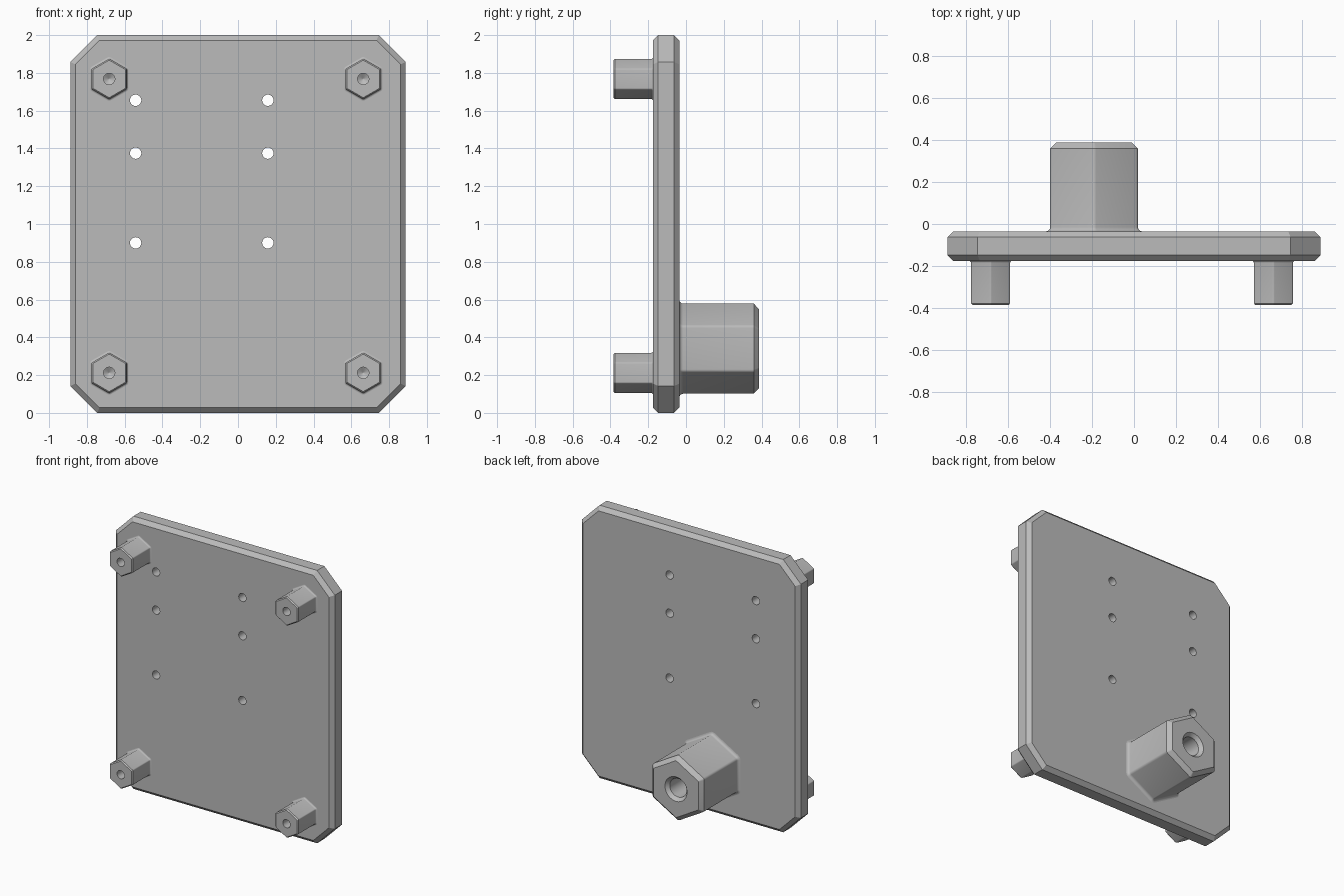
import bpy, bmesh
from math import sin, cos, pi, radians, sqrt

cube = bpy.data.objects.get("Cube")
if cube:
    bpy.data.objects.remove(cube, do_unlink=True)

grey = bpy.data.materials.new("plain grey")
grey.use_nodes = True
colour = (0.5, 0.5, 0.5, 1)
grey.diffuse_color = colour
grey.node_tree.nodes["Principled BSDF"].inputs["Base Color"].default_value = colour


def hexagon(apothem, r):
    """Hexagon pointing up, with corners rounded to radius r."""
    d = (apothem - r) * 2 / sqrt(3)
    pts = []
    for k in range(6):
        a = pi / 2 + k * pi / 3
        for j in range(-2, 3):
            b = a + j * pi / 12
            pts.append((d * cos(a) + r * cos(b), d * sin(a) + r * sin(b)))
    return pts


def circle(r):
    return [(r * cos(pi / 2 + (i - 2) * pi / 15), r * sin(pi / 2 + (i - 2) * pi / 15))
            for i in range(30)]


def octagon(inset):
    """Plate outline with cut corners, moved inwards by inset."""
    w, h = 0.888 - inset, 1 - inset
    c = 0.143 - inset * (2 - sqrt(2))
    return [(w, c - h), (w, h - c), (w - c, h), (c - w, h),
            (-w, h - c), (-w, c - h), (c - w, -h), (w - c, -h)]


def loft(name, rings, x, z):
    """Skin a list of (outline, y) rings and cap both ends."""
    bm = bmesh.new()
    loops = [[bm.verts.new((x + u, y, z + v)) for u, v in pts] for pts, y in rings]
    for a, b in zip(loops, loops[1:]):
        for i in range(len(a)):
            j = (i + 1) % len(a)
            bm.faces.new((a[i], a[j], b[j], b[i]))
    bm.faces.new(loops[0])
    bm.faces.new(loops[-1])
    bmesh.ops.recalc_face_normals(bm, faces=bm.faces)
    me = bpy.data.meshes.new(name)
    bm.to_mesh(me)
    bm.free()
    me.materials.append(grey)
    ob = bpy.data.objects.new(name, me)
    bpy.context.collection.objects.link(ob)
    return ob


def smooth(ob, angle=28):
    bpy.ops.object.select_all(action='DESELECT')
    ob.select_set(True)
    bpy.context.view_layer.objects.active = ob
    bpy.ops.object.shade_smooth_by_angle(angle=radians(angle))


def fillet(apothem, corner, r, base, sign):
    """Rings of a concave fillet where a hexagon leaves the plate."""
    rings = []
    for i in range(5):
        t = i * pi / 8
        grow = r * (1 - sin(t))
        rings.append((hexagon(apothem + grow, corner + grow),
                      base + sign * r * (1 - cos(t))))
    return rings


FRONT, BACK = -0.175, -0.035

# Plate with bevelled rims
plate = loft("plate", [(octagon(0.028), FRONT), (octagon(0), FRONT + 0.028),
                       (octagon(0), BACK - 0.028), (octagon(0.028), BACK)], 0, 1)

# Through holes in the plate
for hx in (-0.542, 0.158):
    for hz in (0.9, 1.375, 1.655):
        cutter = loft("hole_cutter", [(circle(0.03), -0.3), (circle(0.03), 0.1)], hx, hz)
        cutter.hide_render = True
        mod = plate.modifiers.new("hole", 'BOOLEAN')
        mod.operation = 'DIFFERENCE'
        mod.solver = 'EXACT'
        mod.object = cutter
        bpy.context.view_layer.objects.active = plate
        bpy.ops.object.modifier_apply(modifier=mod.name)
        bpy.data.objects.remove(cutter, do_unlink=True)
smooth(plate)

# Four front standoffs with blind drilled holes
END = -0.385
for side, sx in (("right", -0.682), ("left", 0.663)):
    for level, sz in (("lower", 0.212), ("upper", 1.768)):
        rings = fillet(0.093, 0.01, 0.01, FRONT, -1)
        rings += [(hexagon(0.093, 0.01), END + 0.008), (hexagon(0.086, 0.006), END),
                  (circle(0.03), END), (circle(0.03), END + 0.15),
                  (circle(0.002), END + 0.168)]
        smooth(loft(f"{level}_{side}_standoff", rings, sx, sz))

# Large rear boss with a countersunk blind hole
TIP = 0.387
rings = fillet(0.209, 0.02, 0.02, BACK, 1)
rings += [(hexagon(0.209, 0.02), TIP - 0.028), (hexagon(0.181, 0.008), TIP),
          (circle(0.09), TIP), (circle(0.068), TIP - 0.025),
          (circle(0.068), TIP - 0.3), (circle(0.002), TIP - 0.335)]
smooth(loft("rear_boss", rings, -0.19, 0.34))
